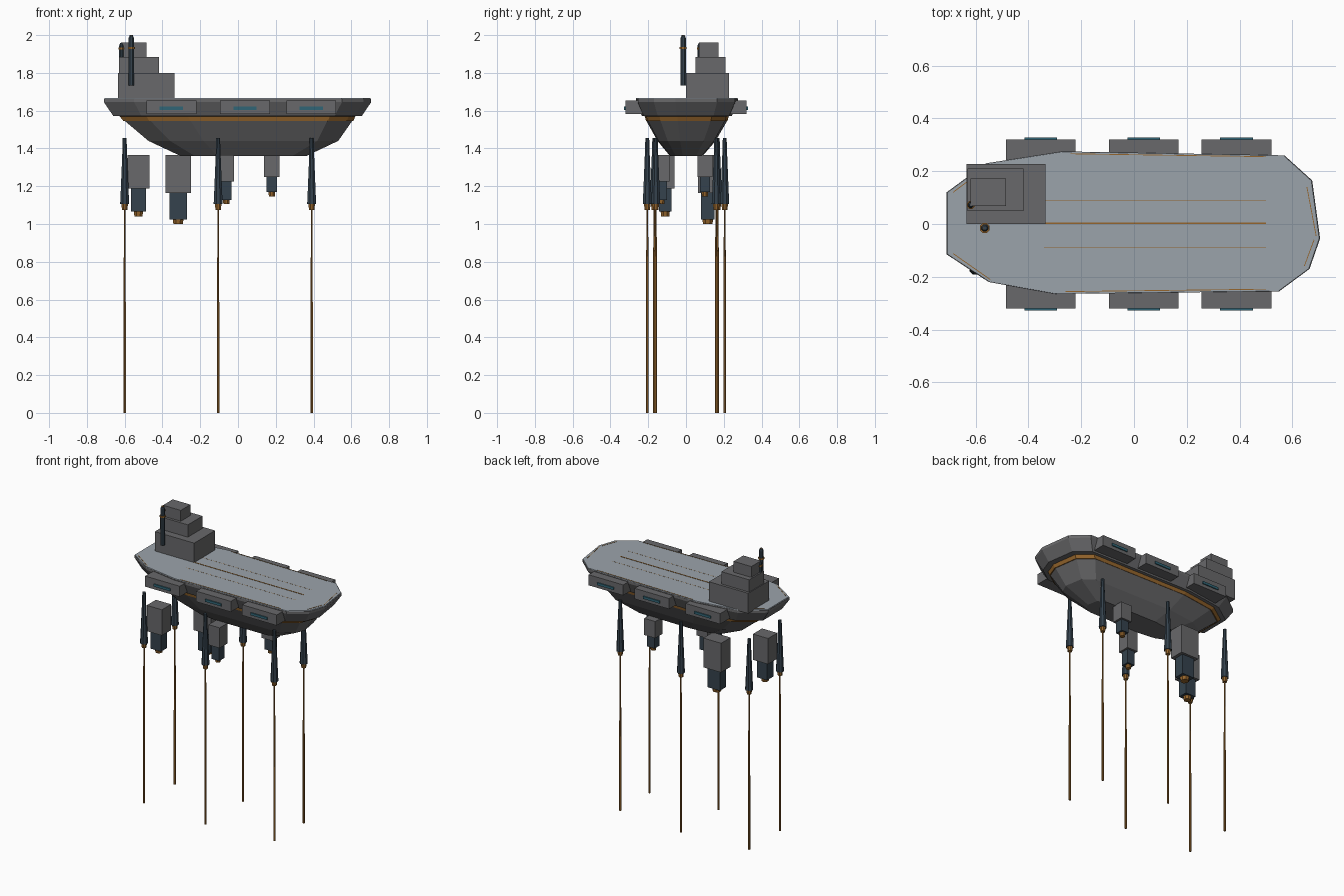
import bpy, bmesh, math
from mathutils import Vector

if "Cube" in bpy.data.objects:
    bpy.data.objects.remove(bpy.data.objects["Cube"])


def mat(name, rgb):
    m = bpy.data.materials.new(name)
    m.diffuse_color = (*rgb, 1)
    m.use_nodes = True
    m.node_tree.nodes["Principled BSDF"].inputs["Base Color"].default_value = m.diffuse_color
    return m


ORANGE = mat("orange", (0.30, 0.13, 0.025))
NAVY = mat("navy", (0.035, 0.055, 0.075))
TEAL = mat("teal", (0.03, 0.13, 0.18))
DECK = mat("deck", (0.33, 0.37, 0.41))
GREY = mat("grey", (0.14, 0.14, 0.145))


def finish(name, bm, material):
    bmesh.ops.recalc_face_normals(bm, faces=bm.faces)
    me = bpy.data.meshes.new(name)
    bm.to_mesh(me)
    bm.free()
    me.materials.append(material)
    ob = bpy.data.objects.new(name, me)
    bpy.context.collection.objects.link(ob)
    return ob


def loft(name, rings, material):
    """Skin a stack of equal-length point rings and cap both ends."""
    bm = bmesh.new()
    rows = [[bm.verts.new(p) for p in ring] for ring in rings]
    n = len(rows[0])
    for a, b in zip(rows, rows[1:]):
        for i in range(n):
            j = (i + 1) % n
            bm.faces.new((a[i], a[j], b[j], b[i]))
    bm.faces.new(rows[0])
    bm.faces.new(rows[-1])
    return finish(name, bm, material)


def box(name, x0, x1, y0, y1, z0, z1, material=GREY):
    ring = [(x0, y0), (x1, y0), (x1, y1), (x0, y1)]
    return loft(name, [[(x, y, z) for x, y in ring] for z in (z0, z1)], material)


def turned(name, x, y, profile, material, sides=8):
    """Stack of (radius, z) polygons round a vertical axis."""
    angles = [2 * math.pi * (i + 0.5) / sides for i in range(sides)]
    return loft(name, [[(x + r * math.cos(a), y + r * math.sin(a), z) for a in angles]
                       for r, z in profile], material)


def strip(name, a, b, z, width=0.003, height=0.002):
    """Thin painted bar on the deck from a to b."""
    a, b = Vector(a), Vector(b)
    d = (b - a).normalized() * width / 2
    s = Vector((-d.y, d.x))
    ring = [a - s, b - s, b + s, a + s]
    return loft(name, [[(p.x, p.y, h) for p in ring] for h in (z, z + height)], ORANGE)


# Hull: one irregular outline, scaled and shifted at each level
OUTLINE = [(-0.71, -0.115), (-0.55, -0.22), (-0.30, -0.265), (0.55, -0.255),
           (0.665, -0.17), (0.705, -0.055), (0.675, 0.165), (0.57, 0.26),
           (-0.27, 0.275), (-0.56, 0.23), (-0.71, 0.12)]


def level(z, sx, sy, dx=0.0):
    return [(x * sx + dx, y * sy, z) for x, y in OUTLINE]


loft("hull", [level(1.36, 0.47, 0.32, 0.03), level(1.44, 0.71, 0.57, 0.03),
              level(1.545, 0.85, 0.79, 0.005), level(1.57, 0.87, 0.81),
              level(1.572, 0.93, 0.88), level(1.645, 1, 1), level(1.662, 1, 1)], GREY)
loft("deck", [level(1.661, 0.998, 0.998), level(1.666, 0.995, 0.995)], DECK)
loft("hull_stripe", [level(1.545, 0.86, 0.80, 0.004), level(1.568, 0.88, 0.82)], ORANGE)

# Deck markings
strip("deck_centre_line", (-0.34, 0.003), (0.5, 0.003), 1.666, 0.006)
for y in (-0.09, 0.09):
    strip("deck_side_line", (-0.34, y), (0.5, y), 1.6655, 0.002, 0.001)
for a, b in [((-0.26, -0.256), (0.5, -0.247)), ((-0.24, 0.266), (0.5, 0.255)),
             ((-0.685, -0.112), (-0.545, -0.21)), ((-0.685, 0.12), (-0.56, 0.215)),
             ((0.69, -0.045), (0.655, 0.14)), ((0.682, -0.06), (0.645, -0.16))]:
    strip("edge_trim", a, b, 1.6655, 0.003)

# Side pods with a window strip each
for side in (-1, 1):
    for cx in (-0.353, 0.037, 0.388):
        box("side_pod", cx - 0.132, cx + 0.132, side * 0.20, side * 0.32, 1.582, 1.655)
        box("pod_window", cx - 0.062, cx + 0.062, side * 0.31, side * 0.327, 1.604, 1.621, TEAL)

# Stepped tower
box("tower_base", -0.635, -0.335, 0.0, 0.228, 1.66, 1.80)
box("tower_middle", -0.63, -0.418, 0.05, 0.21, 1.80, 1.885)
box("tower_top", -0.62, -0.485, 0.068, 0.173, 1.885, 1.96)

# Masts
turned("mast", -0.565, -0.015, [(0.015, 1.733), (0.015, 1.985), (0.008, 2.0)], NAVY)
turned("mast_ring", -0.565, -0.015, [(0.02, 1.927), (0.02, 1.937)], ORANGE)
turned("mast_cap", -0.565, -0.015, [(0.009, 1.985), (0.009, 2.0)], ORANGE)
turned("short_mast", -0.618, 0.072, [(0.012, 1.885), (0.012, 1.945), (0.006, 1.957)], NAVY)
turned("short_mast_ring", -0.618, 0.072, [(0.016, 1.925), (0.016, 1.935)], ORANGE)

# Hanging engine blocks: x, y, half width x/y, top block bottom, lower block bottom, nozzle bottom
for x, y, hx, hy, z1, z2, z3 in [(-0.527, -0.11, 0.058, 0.05, 1.187, 1.065, 1.04),
                                 (-0.317, 0.115, 0.068, 0.052, 1.163, 1.025, 1.0),
                                 (-0.062, -0.13, 0.042, 0.042, 1.225, 1.127, 1.105),
                                 (0.179, 0.10, 0.042, 0.04, 1.25, 1.17, 1.145)]:
    k = 0.68
    box("engine_block", x - hx, x + hx, y - hy, y + hy, z1, 1.365)
    box("engine_lower", x - hx * k, x + hx * k, y - hy * k, y + hy * k, z2, z1, NAVY)
    turned("engine_nozzle", x, y, [(hx * 0.40, z3), (hx * 0.45, z2)], ORANGE)

# Six tapered spikes with hanging rods
for x, half in ((-0.60, 0.168), (-0.105, 0.205), (0.39, 0.16)):
    for y in (-half, half):
        turned("spike", x, y, [(0.026, 1.105), (0.024, 1.14), (0.013, 1.39), (0.011, 1.455)], NAVY)
        turned("spike_collar", x, y, [(0.015, 1.075), (0.019, 1.105)], ORANGE)
        turned("rod", x, y, [(0.007, 0.0), (0.007, 0.5), (0.0045, 1.08)], ORANGE, 6)
